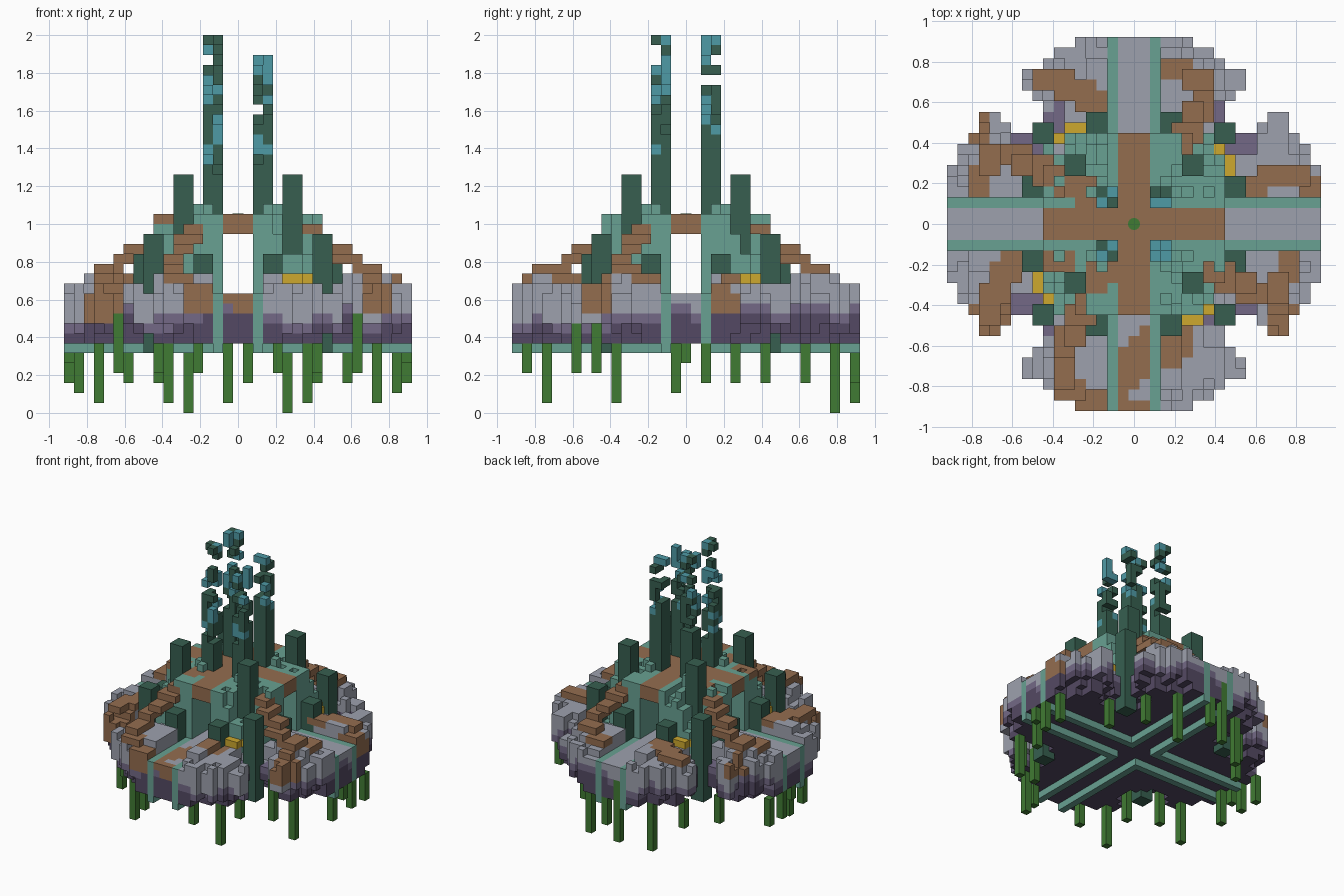
import bpy, bmesh, random
from mathutils import Vector, noise

random.seed(4)
if "Cube" in bpy.data.objects:
    bpy.data.objects.remove(bpy.data.objects["Cube"])

U = 2 / 38          # block size
COLOURS = {
    "stone_grey": (157, 161, 174), "dusk_purple": (115, 105, 134), "deep_purple": (84, 73, 99),
    "root_brown": (148, 109, 79), "pale_teal": (104, 161, 146), "dark_green": (55, 95, 80),
    "aqua": (79, 155, 166), "vine_green": (64, 123, 51), "gold": (205, 168, 46),
}


def linear(v):
    v /= 255
    return v / 12.92 if v < 0.04045 else ((v + 0.055) / 1.055) ** 2.4


materials = {}
for name, rgb in COLOURS.items():
    m = bpy.data.materials.new(name)
    m.use_nodes = True
    col = (*[linear(c) for c in rgb], 1)
    m.diffuse_color = col
    node = next(n for n in m.node_tree.nodes if n.type == "BSDF_PRINCIPLED")
    node.inputs["Base Color"].default_value = col
    node.inputs["Roughness"].default_value = 0.9
    materials[name] = m

blocks = {}         # grid cell -> (part, colour)


def turn(x, y, k):
    """Rotate a grid position by k quarter turns."""
    for _ in range(k):
        x, y = -y, x
    return x, y


def put(part, colour, x, y, z, k=0):
    blocks[(*turn(x, y, k), z)] = (part, colour)


def fill(part, colour, xs, ys, zs, k=0, only_existing=False):
    for x in xs:
        for y in ys:
            for z in zs:
                if not only_existing or (*turn(x, y, k), z) in blocks:
                    put(part, colour, x, y, z, k)


def rock(x, y, bottom, top, k, shift=0):
    """One column of layered rock."""
    n = noise.noise(Vector((x * 0.27 + 0.4, y * 0.27, k * 7.3)))
    edge = 8 + max(-1, min(1, round(n * 2.4 - 0.2 + shift)))
    for z in range(bottom, top):
        colour = "deep_purple" if z <= edge else "dusk_purple" if z <= edge + 1 else "stone_grey"
        put("rock_island", colour, x, y, z, k)


# Central rock slab
for x in range(-8, 9):
    for y in range(-8, 9):
        rock(x, y, 7, 12, 0)

# Four rock lobes, with a sunken road through each
half_width = {17: 5, 16: 7, 15: 8, 14: 10, 13: 10, 12: 9, 11: 8, 10: 8, 9: 8}
BAND_SHIFT = ((0, -1), (-0.6, 0.8), (0, 0), (0, 0))     # left and right half of each lobe
for k in range(4):
    for d, w in half_width.items():
        for x in range(-w, w + 1):
            a = abs(x)
            rim = a >= w - 1 or (d >= 16 and a > 2)
            low = d <= 11 and a >= 7
            if a <= 2:
                top = 12
            elif low:
                top = 11
            elif rim:
                top = 13 - random.randint(0, 1)
            else:
                top = 13 if d <= 10 or x > 4 else 14
            bottom = 8 + random.randint(0, 1) if rim and a >= 5 else 7
            shift = 1 if low else BAND_SHIFT[k][x > 2] if a > 2 else 0
            rock(x, -d, bottom, top, k, shift)

for k in range(4):
    # Teal kerbs along both sides of each road
    for x in (-2, 2):
        fill("road_kerbs", "pale_teal", [x], range(-17, -1), range(6, 12), k)

    # Stepped teal hall in each quadrant
    for x in range(2, 9):
        for y in range(2, 9):
            m = min(x, y)
            top = 20 - 2 * max(0, m - 4)
            if m == 3 and max(x, y) <= 4:
                top = 21
            elif m >= 3 and random.random() < 0.35:
                top -= random.randint(1, 2)
            fill("stepped_hall", "pale_teal", [x], [-y], range(12, top), k)

    # Bridge arms over the crossing
    fill("roof_bridge", "root_brown", range(-1, 2), range(-8, 2), range(18, 20), k)

    # Dark pillars around the hall
    fill("tall_pillars", "dark_green", (5, 6), (-5, -6), range(12, 24), k)
    fill("corner_pillars", "dark_green", (8, 9), (-8, -9), range(6, 18), k)
    for side in ((3, 4), (-3, -4)):
        fill("gate_pillars", "dark_green", side, (-9, -10), range(10, 16), k)

# Brown roots running down from the roof onto the lobes
ROOF_ROOT = [(-3, -4, 19), (-5, -8, 18), (-6, -10, 16), (-7, -12, 15), (-7, -14, 14)]
ROOT_END = [[(-7, -16, 13), (-4, -17, 12)], [(-4, -15, 13)], [(-4, -15, 13)], [(-4, -15, 13)]]
SIDE_ROOTS = [
    [(3, -13, 13), (4, -11, 12)],
    [(3, -11, 13), (4, -15, 13), (3, -17, 12)],
    [(3, -12, 13), (5, -13, 13), (8, -14, 13)],
    [(3, -12, 13), (5, -13, 13), (8, -14, 13)],
]


def root(path, k):
    for a, b in zip(path, path[1:]):
        a, b = Vector(a), Vector(b)
        steps = max(1, round((b - a).length * 2))
        for i in range(steps + 1):
            x, y, z = (round(c) for c in a.lerp(b, i / steps))
            fill("roots", "root_brown", (x, x + 1), (y, y + 1), [z], k)


for k in range(4):
    root((ROOF_ROOT[1:] if k in (1, 2) else ROOF_ROOT) + ROOT_END[k], k)
    root(SIDE_ROOTS[k], k)
    # Gold blocks
    fill("gold_blocks", "gold", (5, 6), [-9], [13], k)
    put("gold_blocks", "gold", 7, -8, 13, k)

# Roots draped down the rock faces
fill("roots", "root_brown", range(8, 11), range(-15, -11), range(9, 14), 3, True)
fill("roots", "root_brown", range(-10, -7), range(-16, -12), range(10, 14), 1, True)
fill("roots", "root_brown", range(-10, -7), range(-15, -13), range(11, 14), 3, True)
fill("roots", "root_brown", (-5, -4, -3), [-17], (10, 11, 12), 0, True)
fill("roots", "root_brown", (3, 4, 5), [-17], (10, 11), 1, True)
# Root lying over the hall beside the roof
fill("roots", "root_brown", range(-8, -5), (-4, -3), [19], 0, True)

# Fallen root crossing the front road
for x in range(-1, 2):
    for y in range(-15 + x, -10 + x):
        put("road_root", "root_brown", x, y, 11)
fill("road_root", "root_brown", (-1, 0, 1), [-17], [11])
fill("road_root", "root_brown", (0, 1), [-17], [10])

# Four central spires that crumble into loose blocks
SOLID_TOP = (27, 30, 28, 26)
LOOSE_TOP = (36, 36, 38, 38)
for k in range(4):
    base = SOLID_TOP[k] - 2
    fill("central_spires", "dark_green", (2, 3), (-2, -3), range(12, base), k)
    for z in range(base, LOOSE_TOP[k]):
        fade = (z - base) / (LOOSE_TOP[k] - base)
        for x in (2, 3):
            for y in (-2, -3):
                if random.random() > 0.2 + fade * 0.55:
                    aqua = random.random() < 0.1 + fade * 0.5
                    put("central_spires", "aqua" if aqua else "dark_green", x, y, z, k)
for x, y, top in ((-2, 3, 37), (-2, -2, 37), (3, 2, 35), (2, -3, 34)):
    put("central_spires", "aqua", x, y, top)
    put("central_spires", "dark_green", x, y, top - 1)

# Vines hanging from the rim, in mirrored pairs: x, y, lowest block
VINES = [(17, 2, 3), (17, 5, 3), (16, -1, 2), (14, -7, 1), (11, 8, 3), (8, 12, 3), (7, -14, 1),
         (5, 15, 0), (4, -16, 4), (1, 17, 3), (17, 0, 5)]
for x, y, low in VINES:
    for s in (-1, 1):
        fill("vines", "vine_green", [s * x], [y], range(low, 7))
for s in (-1, 1):
    fill("vines", "vine_green", [12 * s], [-9], range(4, 10))
    fill("vines", "vine_green", [8 * s], [-11], range(4, 9))
fill("vines", "vine_green", [-1], [17], range(1, 10))

# Turn every part into a mesh of its exposed block faces
AXES = [Vector(v) for v in ((1, 0, 0), (0, 1, 0), (0, 0, 1))]
kinds = set(blocks.values())
for part in dict.fromkeys(p for p, _ in blocks.values()):
    used = [n for n in COLOURS if (part, n) in kinds]
    bm = bmesh.new()
    for cell, (owner, colour) in blocks.items():
        if owner != part:
            continue
        centre = Vector(cell) + Vector((0, 0, 0.5))
        for i, axis in enumerate(AXES):
            for s in (-1, 1):
                n = axis * s
                if tuple(int(a + b) for a, b in zip(cell, n)) in blocks:
                    continue
                u = AXES[(i + 1) % 3] / 2
                v = AXES[(i + 2) % 3] / 2 * s
                c = centre + n / 2
                f = bm.faces.new([bm.verts.new(p * U) for p in (c - u - v, c + u - v, c + u + v, c - u + v)])
                f.material_index = used.index(colour)
    bmesh.ops.remove_doubles(bm, verts=bm.verts[:], dist=0.001)
    mesh = bpy.data.meshes.new(part)
    bm.to_mesh(mesh)
    bm.free()
    for n in used:
        mesh.materials.append(materials[n])
    bpy.context.collection.objects.link(bpy.data.objects.new(part, mesh))

# Round green marker in the middle of the bridge
bpy.ops.mesh.primitive_cylinder_add(vertices=16, radius=0.03, depth=0.002, location=(0, 0, 20 * U + 0.001))
marker = bpy.context.object
marker.name = "bridge_marker"
marker.data.materials.append(materials["vine_green"])
